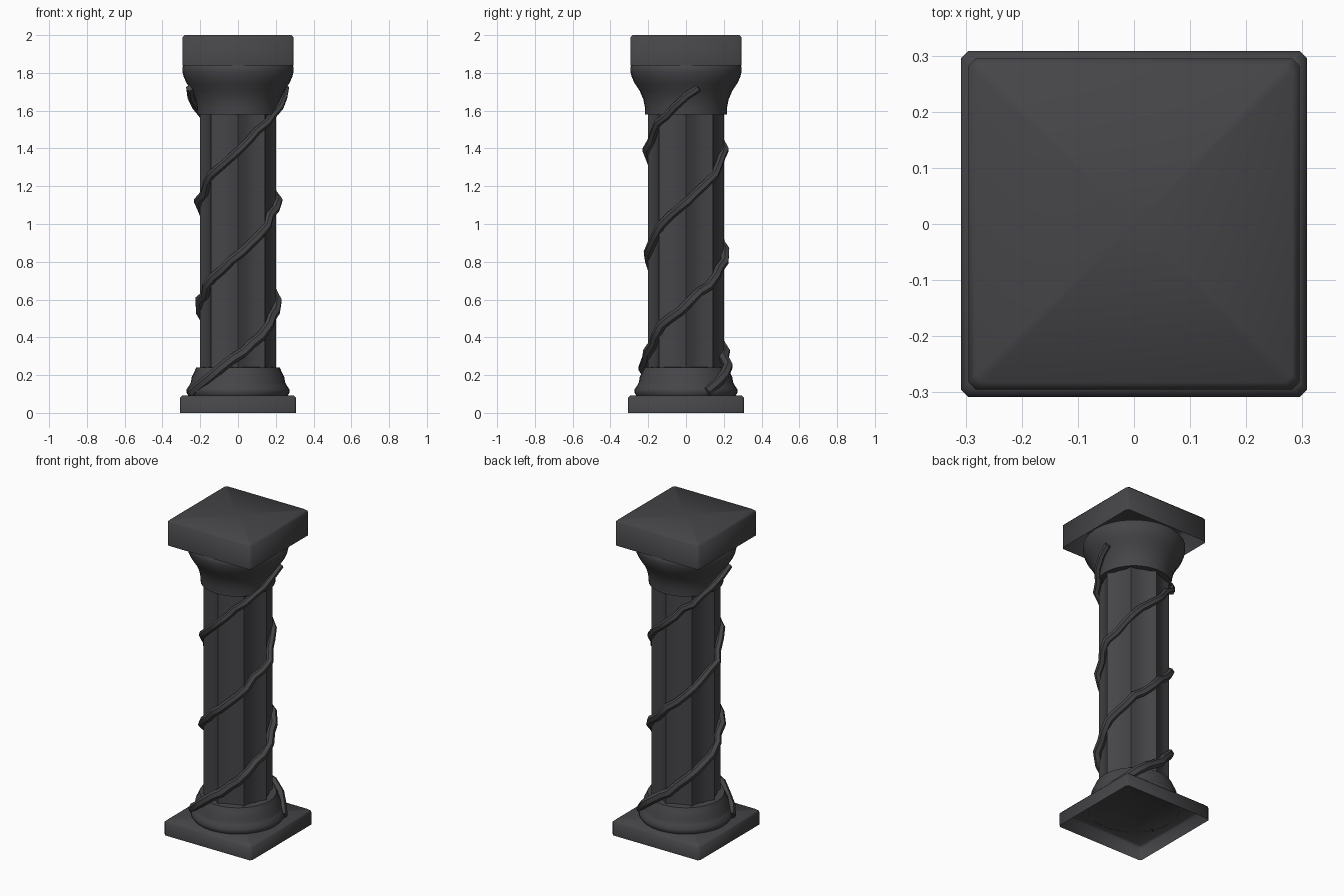
import bpy, bmesh, math, random

if "Cube" in bpy.data.objects:
    bpy.data.objects.remove(bpy.data.objects["Cube"])

random.seed(4)
stone = bpy.data.materials.new("charcoal stone")
stone.diffuse_color = (0.06, 0.06, 0.065, 1)
stone.use_nodes = True
stone.node_tree.nodes["Principled BSDF"].inputs["Base Color"].default_value = stone.diffuse_color


def add(name, bm, smooth=40):
    me = bpy.data.meshes.new(name)
    bmesh.ops.recalc_face_normals(bm, faces=bm.faces[:])
    # open shells: make sure normals point outwards
    if sum(f.normal.dot(f.calc_center_median() - centre(f)) * f.calc_area() for f in bm.faces) < 0:
        bmesh.ops.reverse_faces(bm, faces=bm.faces[:])
    bm.to_mesh(me)
    bm.free()
    me.materials.append(stone)
    ob = bpy.data.objects.new(name, me)
    bpy.context.collection.objects.link(ob)
    bpy.ops.object.select_all(action='DESELECT')
    ob.select_set(True)
    bpy.context.view_layer.objects.active = ob
    bpy.ops.object.shade_smooth_by_angle(angle=math.radians(smooth))
    return ob


def centre(f):
    c = f.calc_center_median()
    c.x = c.y = 0
    return c


def loft(rings):
    """Join rings of points into an open shell."""
    bm = bmesh.new()
    vs = [[bm.verts.new(p) for p in r] for r in rings]
    n = len(vs[0])
    for a, b in zip(vs, vs[1:]):
        for i in range(n):
            j = (i + 1) % n
            bm.faces.new((a[i], a[j], b[j], b[i]))
    return bm, vs


def lathe(name, profile, n=32):
    bm, _ = loft([[(r * math.cos(2 * math.pi * i / n), r * math.sin(2 * math.pi * i / n), z)
                   for i in range(n)] for r, z in profile])
    return add(name, bm)


def slab(name, h, z0, z1, b):
    """Square block, open below, chamfered, top fanned to a centre point."""
    def ring(s, z):
        c = s - b
        return [(s, -c, z), (s, c, z), (c, s, z), (-c, s, z),
                (-s, c, z), (-s, -c, z), (-c, -s, z), (c, -s, z)]
    bm, vs = loft([ring(h, z0), ring(h, z1 - b), ring(h - b, z1)])
    top = bm.verts.new((0, 0, z1))
    for i in range(8):
        bm.faces.new((vs[-1][i], vs[-1][(i + 1) % 8], top))
    return add(name, bm, 60)


# square blocks at bottom and top
slab("plinth", 0.308, 0.0, 0.092, 0.012)
slab("abacus", 0.295, 1.84, 2.0, 0.013)

# round base moulding
lathe("base_moulding", [(0.262, 0.09), (0.272, 0.105), (0.272, 0.125), (0.258, 0.145),
                        (0.25, 0.16), (0.245, 0.19), (0.232, 0.215), (0.222, 0.24), (0.18, 0.242)])
# bell capital
lathe("capital", [(0.18, 1.58), (0.216, 1.58), (0.218, 1.62), (0.226, 1.66), (0.245, 1.705),
                  (0.272, 1.745), (0.288, 1.78), (0.295, 1.81), (0.295, 1.83), (0.287, 1.843)])

# fluted shaft, eight concave flutes
FL, SUB = 8, 6
section = []
for i in range(FL * SUB):
    t = (i % SUB) / SUB
    a = 2 * math.pi * i / (FL * SUB)
    r = 0.202 - 0.03 * math.sin(math.pi * t) ** 0.8
    section.append((r * math.cos(a), r * math.sin(a)))
shaft, _ = loft([[(x, y, z) for x, y in section] for z in (0.2, 1.6)])
add("fluted_shaft", shaft, 35)


# vines: two rising half a turn apart
def path_radius(z, a):
    if z < 0.27:
        return 0.232 + (0.27 - z) * 0.22
    if z > 1.55:
        return 0.212 + max(0, z - 1.58) * 0.36
    return 0.2 + 0.01 * math.cos(8 * a)


def vine(name, turn):
    steps = 36
    cu = bpy.data.curves.new(name, 'CURVE')
    cu.dimensions = '3D'
    cu.bevel_depth = 0.026
    cu.bevel_resolution = 1
    cu.use_fill_caps = True
    sp = cu.splines.new('POLY')
    sp.points.add(steps)
    for i in range(steps + 1):
        t = i / steps
        a = math.radians(-66 + 531 * t)
        z = 0.11 + 1.55 * t + 0.06 * t * t
        if 0 < i < steps:
            z += random.uniform(-0.01, 0.01)
        r = path_radius(z, a) + random.uniform(-0.005, 0.007)
        sp.points[i].co = (r * math.sin(a + turn), -r * math.cos(a + turn), z, 1)
        sp.points[i].radius = 1.05 - 0.3 * t
    tmp = bpy.data.objects.new(name + "_curve", cu)
    bpy.context.collection.objects.link(tmp)
    dg = bpy.context.evaluated_depsgraph_get()
    me = bpy.data.meshes.new_from_object(tmp.evaluated_get(dg))
    bm = bmesh.new()
    bm.from_mesh(me)
    bpy.data.objects.remove(tmp)
    bmesh.ops.remove_doubles(bm, verts=bm.verts[:], dist=0.0005)
    add(name, bm, 50)


vine("vine_front", 0)
vine("vine_back", math.pi)
